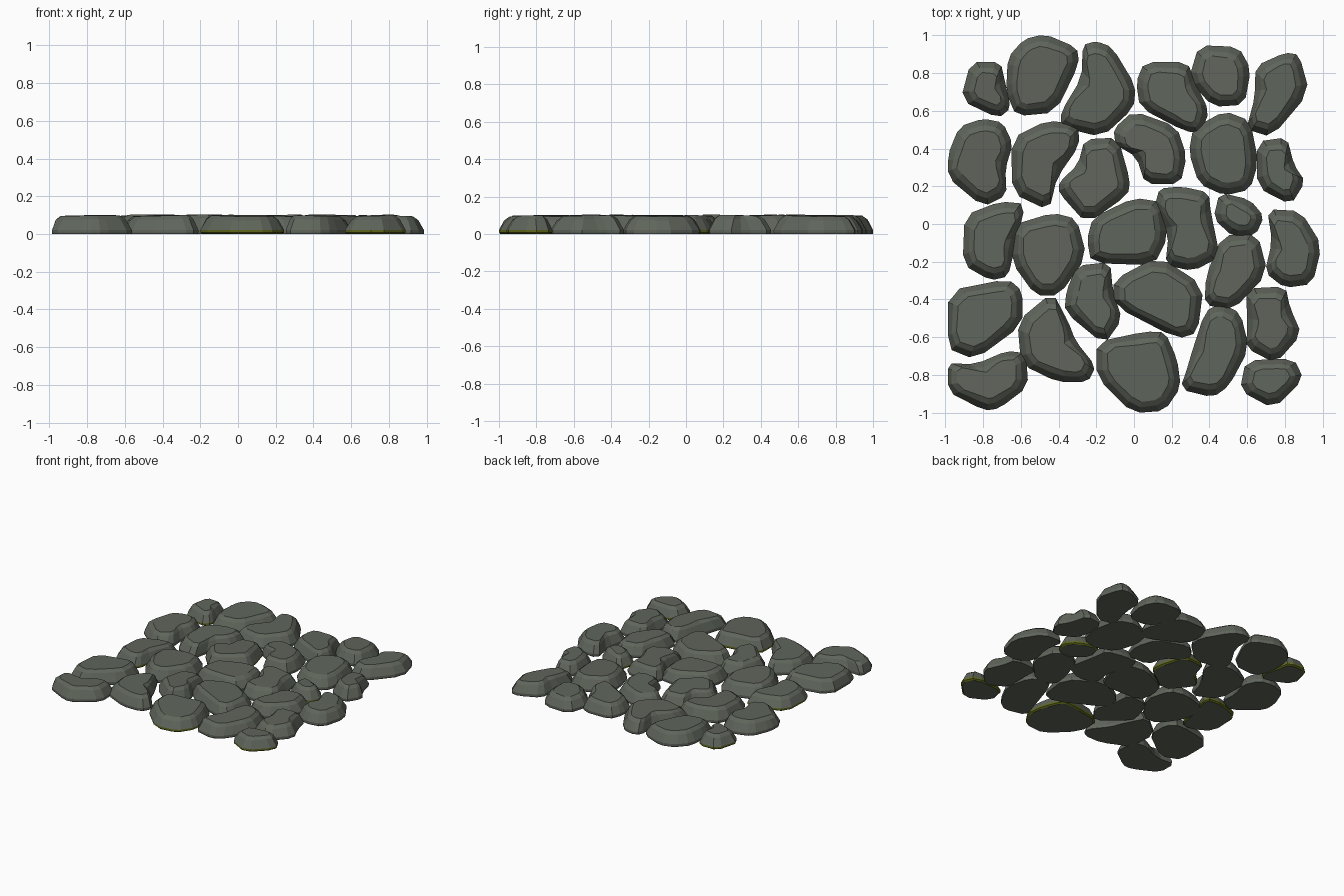
import bpy, bmesh, math, random
from mathutils import Vector

random.seed(4)

def material(name, rgb):
    m = bpy.data.materials.new(name)
    m.diffuse_color = (*rgb, 1)
    return m

GREY = material("grey_green_stone", (0.115, 0.13, 0.105))
MOSS = material("olive_moss", (0.12, 0.14, 0.012))

# Edge profile from the ground up: height, distance in from the outline
PROFILE = [(0.008, 0.0), (0.022, 0.0), (0.078, 0.033), (0.098, 0.062)]
count = 0

def stone(*pts, moss=False):
    """Flat cobble: outline corners are clipped, then stepped inward to a slightly tilted top."""
    global count
    count += 1
    pts = [Vector(p) for p in pts]
    c = sum(pts, Vector((0, 0))) / len(pts)
    outline = []
    for i, p in enumerate(pts):
        a, b = pts[i - 1], pts[(i + 1) % len(pts)]
        outline += [p.lerp(a, 0.2), p.lerp(b, 0.2)]
    ang = random.uniform(0, 2 * math.pi)
    tilt = Vector((math.cos(ang), math.sin(ang))) * 0.03
    lift = random.uniform(-0.003, 0.002)
    profile = [(0.0, 0.012 if moss else 0.003)] + PROFILE
    bm = bmesh.new()
    rings = []
    for z, inset in profile:
        ring = []
        for p in outline:
            d = p - c
            q = c + d * (1 - (inset - 0.009) / d.length)
            q.x = max(-0.985, min(0.985, q.x))
            q.y = max(-1, min(1, q.y))
            h = z + (lift + tilt.dot(q - c) if z > 0.05 else 0)
            ring.append(bm.verts.new((q.x, q.y, h)))
        rings.append(ring)
    n = len(outline)
    for k in range(len(rings) - 1):
        lo, hi = rings[k], rings[k + 1]
        for i in range(n):
            j = (i + 1) % n
            f = bm.faces.new((lo[i], lo[j], hi[j], hi[i]))
            f.material_index = 1 if moss and k < 2 else 0
    bm.faces.new(rings[-1])
    bm.faces.new(rings[0][::-1])
    bmesh.ops.recalc_face_normals(bm, faces=bm.faces)
    me = bpy.data.meshes.new(f"paving_stone_{count}")
    bm.to_mesh(me)
    bm.free()
    me.materials.append(GREY)
    me.materials.append(MOSS)
    bpy.context.collection.objects.link(bpy.data.objects.new(me.name, me))

# Back row
stone((-.86, .85), (-.71, .85), (-.69, .74), (-.66, .62), (-.72, .57), (-.91, .66), moss=True)
stone((-.66, .88), (-.58, .97), (-.48, 1.0), (-.31, .93), (-.30, .85), (-.42, .60), (-.62, .58), (-.67, .70))
stone((-.27, .94), (-.20, .96), (-.12, .93), (0, .73), (-.01, .62), (-.17, .47), (-.38, .52), (-.38, .60), (-.27, .77))
stone((.06, .85), (.28, .85), (.32, .74), (.39, .60), (.35, .49), (.27, .50), (.04, .62), (.02, .75))
stone((.35, .94), (.55, .93), (.61, .82), (.58, .64), (.42, .63), (.30, .77))
stone((.65, .83), (.80, .90), (.87, .89), (.92, .70), (.73, .47), (.60, .51), (.65, .68))

# Second row
stone((-.92, .51), (-.80, .55), (-.70, .53), (-.65, .42), (-.69, .30), (-.68, .16), (-.80, .10), (-.99, .26), (-.98, .36))
stone((-.64, .45), (-.46, .54), (-.30, .52), (-.30, .41), (-.41, .26), (-.45, .08), (-.64, .17))
stone((-.26, .44), (-.09, .45), (-.03, .23), (-.04, .16), (-.25, .01), (-.39, .17), (-.39, .22), (-.29, .31), moss=True)
stone((-.10, .50), (0, .59), (.22, .51), (.27, .36), (.24, .22), (.06, .22), (.02, .36), (-.09, .42))
stone((.32, .50), (.48, .59), (.61, .54), (.65, .33), (.61, .19), (.48, .16), (.35, .22), (.30, .38))
stone((.66, .43), (.81, .45), (.84, .31), (.90, .23), (.83, .11), (.66, .20))

# Middle row
stone((-.89, .04), (-.71, .11), (-.58, .10), (-.64, -.12), (-.67, -.27), (-.76, -.29), (-.90, -.21), moss=True)
stone((-.63, -.01), (-.43, .05), (-.31, .02), (-.26, -.17), (-.40, -.37), (-.52, -.37), (-.64, -.20))
stone((-.21, .03), (0, .13), (.14, .11), (.17, -.07), (.10, -.21), (-.22, -.20), (-.24, -.08))
stone((.14, .18), (.25, .19), (.39, .16), (.40, .05), (.45, -.17), (.31, -.24), (.17, -.21), (.19, -.05), (.12, .10))
stone((.46, .16), (.61, .12), (.68, .04), (.64, -.05), (.53, -.06), (.43, .03), moss=True)
stone((.71, .07), (.88, .06), (.99, -.12), (.94, -.31), (.80, -.33), (.70, -.25), (.74, -.10))

# Fourth row
stone((-.98, -.36), (-.67, -.30), (-.60, -.36), (-.60, -.53), (-.84, -.71), (-.99, -.65))
stone((-.30, -.23), (-.13, -.21), (-.12, -.36), (-.07, -.50), (-.16, -.63), (-.36, -.46), (-.35, -.36))
stone((-.10, -.30), (.13, -.18), (.36, -.33), (.33, -.57), (.23, -.60), (-.10, -.43))
stone((.47, -.07), (.65, -.06), (.70, -.26), (.52, -.45), (.38, -.42), (.39, -.28))
stone((.60, -.35), (.80, -.34), (.82, -.45), (.88, -.58), (.75, -.73), (.60, -.65), (.61, -.54))

# Front row
stone((-.99, -.74), (-.83, -.75), (-.68, -.68), (-.58, -.69), (-.57, -.86), (-.72, -.97), (-.79, -.98), (-.99, -.88))
stone((-.61, -.52), (-.43, -.37), (-.35, -.53), (-.32, -.62), (-.21, -.75), (-.25, -.83), (-.40, -.83), (-.59, -.74))
stone((-.19, -.63), (.06, -.58), (.16, -.58), (.22, -.72), (.24, -.86), (.16, -.98), (0, -1.0), (-.19, -.81), moss=True)
stone((.38, -.47), (.46, -.43), (.56, -.48), (.60, -.66), (.50, -.85), (.42, -.91), (.25, -.87), (.30, -.73))
stone((.60, -.73), (.84, -.72), (.89, -.82), (.74, -.97), (.57, -.88), moss=True)
